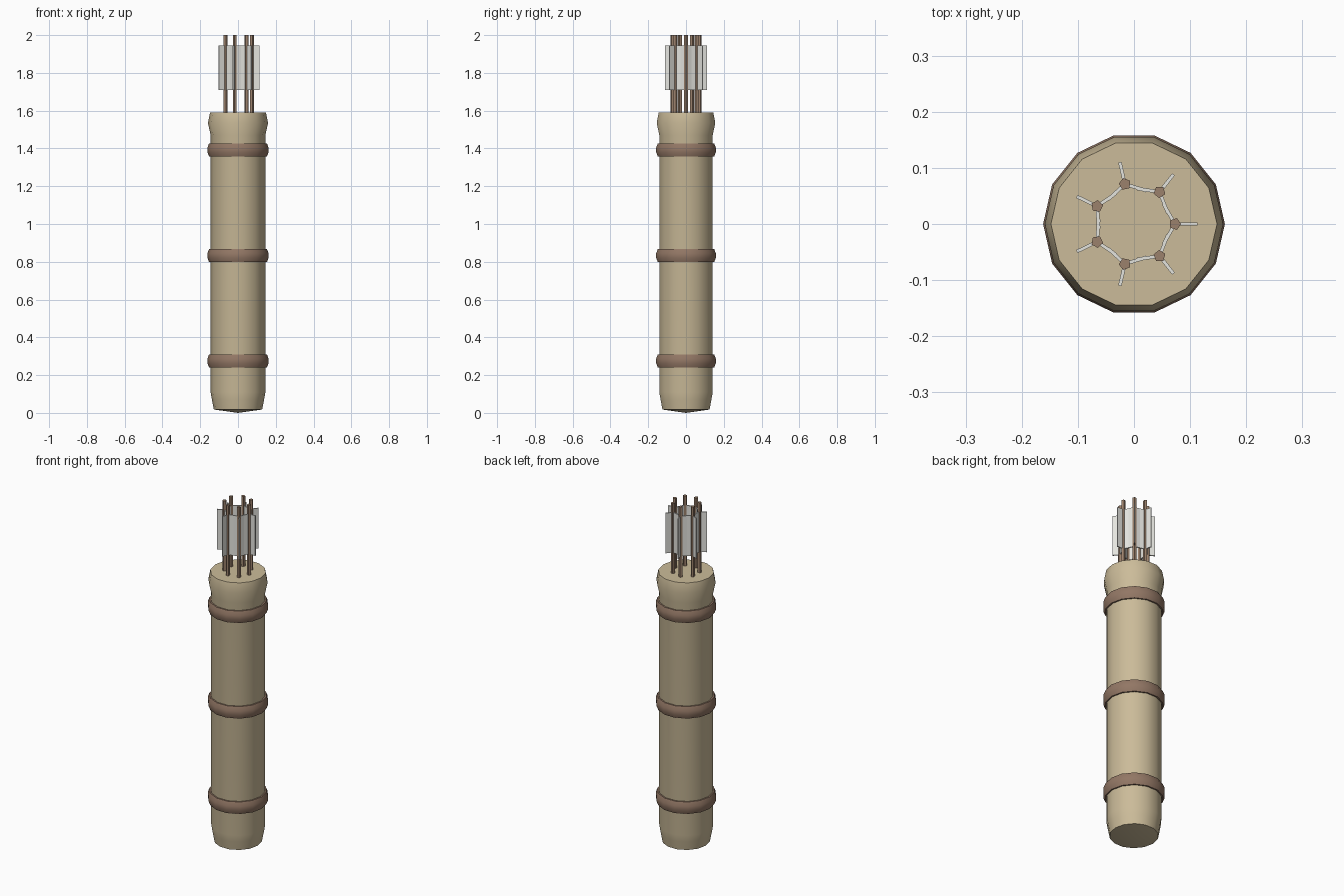
import bpy, bmesh
from math import cos, sin, pi, radians
from mathutils import Matrix

if "Cube" in bpy.data.objects:
    bpy.data.objects.remove(bpy.data.objects["Cube"])

SIDES = 14
ARROWS = 7


def material(name, rgb):
    m = bpy.data.materials.new(name)
    m.diffuse_color = (*rgb, 1)
    m.use_nodes = True
    m.node_tree.nodes["Principled BSDF"].inputs["Base Color"].default_value = m.diffuse_color
    return m


canvas = material("tan_leather", (0.60, 0.50, 0.32))
strap = material("brown_strap", (0.29, 0.185, 0.13))
wood = material("shaft_wood", (0.33, 0.22, 0.15))
feather = material("pale_feather", (0.78, 0.78, 0.74))


def finish(name, bm, mat, smooth=True):
    bmesh.ops.recalc_face_normals(bm, faces=bm.faces)
    mesh = bpy.data.meshes.new(name)
    bm.to_mesh(mesh)
    bm.free()
    mesh.materials.append(mat)
    ob = bpy.data.objects.new(name, mesh)
    bpy.context.collection.objects.link(ob)
    if smooth:
        bpy.context.view_layer.objects.active = ob
        ob.select_set(True)
        bpy.ops.object.shade_smooth_by_angle(angle=radians(40))
        ob.select_set(False)
    return ob


def lathe(name, profile, mat, closed=False):
    """Spin (radius, z) points around z; a radius of 0 makes a pole."""
    bm = bmesh.new()
    vs = [bm.verts.new((r, 0, z)) for r, z in profile]
    pairs = list(zip(vs, vs[1:]))
    if closed:
        pairs.append((vs[-1], vs[0]))
    edges = [bm.edges.new(p) for p in pairs]
    bmesh.ops.spin(bm, geom=vs + edges, axis=(0, 0, 1), cent=(0, 0, 0),
                   angle=2 * pi, steps=SIDES, use_merge=True)
    bmesh.ops.remove_doubles(bm, verts=bm.verts, dist=1e-4)
    return finish(name, bm, mat)


# Quiver body: domed base, straight tube, flared rim, flat top
lathe("quiver_body", [(0, 0), (0.128, 0.018), (0.138, 0.07), (0.145, 0.11),
                      (0.145, 1.47), (0.159, 1.535), (0.148, 1.59),
                      (0, 1.59)], canvas)

# Three bulging straps
for i, z in enumerate((0.275, 0.833, 1.392)):
    lathe(f"strap_{i + 1}", [(0.14, z - 0.035), (0.153, z - 0.035),
                             (0.162, z - 0.012), (0.162, z + 0.012),
                             (0.153, z + 0.035), (0.14, z + 0.035)],
          strap, closed=True)

# Ring of arrows: five-sided shaft with three vanes each
for i in range(ARROWS):
    a = 2 * pi * i / ARROWS
    place = Matrix.Translation((0.073 * cos(a), 0.073 * sin(a), 0)) @ Matrix.Rotation(a, 4, 'Z')

    bm = bmesh.new()
    bmesh.ops.create_cone(bm, cap_ends=True, segments=5, radius1=0.011,
                          radius2=0.011, depth=0.5,
                          matrix=place @ Matrix.Translation((0, 0, 1.75)) @ Matrix.Rotation(-pi / 2, 4, 'Z'))
    finish(f"arrow_shaft_{i + 1}", bm, wood, smooth=False)

    bm = bmesh.new()
    for k in range(3):
        turn = Matrix.Rotation(2 * pi * k / 3, 4, 'Z')
        bmesh.ops.create_cube(bm, size=1, matrix=place @ turn
                              @ Matrix.Translation((0.02, 0, 1.828))
                              @ Matrix.Diagonal((0.04, 0.006, 0.235, 1)))
    finish(f"arrow_vanes_{i + 1}", bm, feather, smooth=False)
